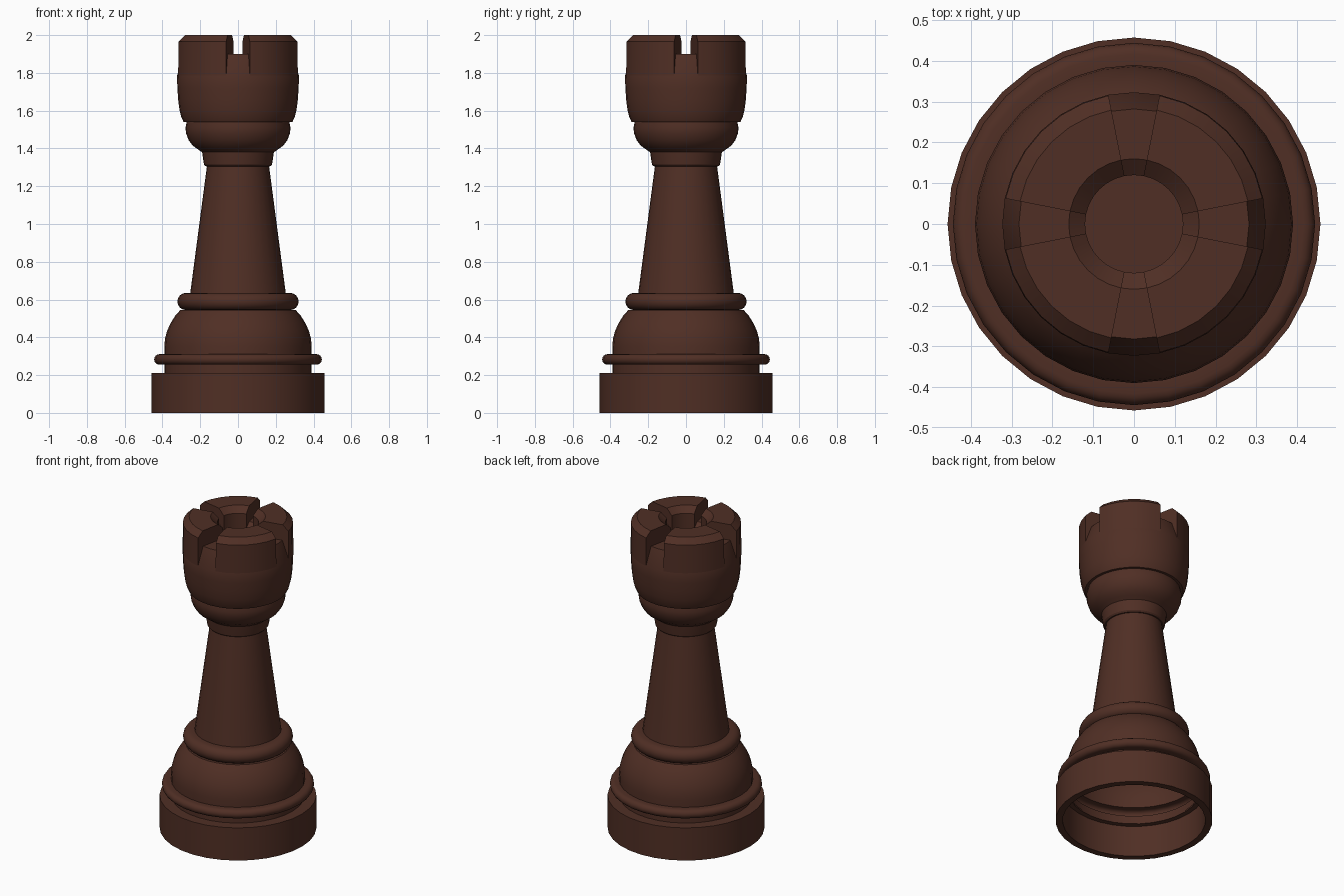
import bpy, math

if "Cube" in bpy.data.objects:
    bpy.data.objects.remove(bpy.data.objects["Cube"])

SIDES = 32
brown = bpy.data.materials.new("dark brown wood")
brown.diffuse_color = (0.08, 0.028, 0.018, 1)
brown.use_nodes = True
brown.node_tree.nodes["Principled BSDF"].inputs["Base Color"].default_value = brown.diffuse_color


def sweep(name, prof, closed=False, start=0, segs=SIDES):
    """Turn an (r, z) profile around z; partial sweeps get end caps."""
    full = segs == SIDES
    cols = segs if full else segs + 1
    verts, faces, grid = [], [], []
    for r, z in prof:
        if r == 0:
            verts.append((0, 0, z))
            grid.append([len(verts) - 1] * cols)
            continue
        row = []
        for i in range(cols):
            a = 2 * math.pi * (start + i) / SIDES
            row.append(len(verts))
            verts.append((r * math.cos(a), r * math.sin(a), z))
        grid.append(row)
    n = len(prof)
    for j in range(n if closed else n - 1):
        lo, hi = grid[j], grid[(j + 1) % n]
        for i in range(segs):
            k = (i + 1) % cols
            f = [lo[i], lo[k], hi[k], hi[i]]
            faces.append(f[:3] if hi[i] == hi[k] else f)
    if not full:
        faces.append([row[0] for row in grid])
        faces.append([row[-1] for row in reversed(grid)])
    me = bpy.data.meshes.new(name)
    me.from_pydata(verts, [], faces)
    me.materials.append(brown)
    ob = bpy.data.objects.new(name, me)
    bpy.context.collection.objects.link(ob)
    bpy.ops.object.select_all(action='DESELECT')
    ob.select_set(True)
    bpy.context.view_layer.objects.active = ob
    bpy.ops.object.shade_smooth_by_angle(angle=math.radians(30))
    return ob


def bead(r, z, rx, rz, a0=-90, a1=90, n=8):
    """Rounded moulding points, bottom to top."""
    angs = [math.radians(a0 + (a1 - a0) * i / n) for i in range(n + 1)]
    return [(r + rx * math.cos(a), z + rz * math.sin(a)) for a in angs]


# hollow base ring
sweep("base", [(0.457, 0), (0.457, 0.21), (0.385, 0.21), (0.385, 0.20),
               (0.416, 0.20), (0.416, 0)], closed=True)

# domed foot with a thin bead below and a thick bead above
foot = [(0.39, 0.205), (0.39, 0.255)]
foot += bead(0.416, 0.283, 0.028, 0.028)
foot += [(0.39, 0.311), (0.39, 0.355), (0.386, 0.395), (0.375, 0.435),
         (0.357, 0.475), (0.332, 0.515), (0.305, 0.545)]
foot += bead(0.277, 0.59, 0.044, 0.045)
foot += [(0.25, 0.635)]
sweep("foot", foot)

# tapered shaft
sweep("shaft", [(0.253, 0.633), (0.164, 1.31)])

# collar and bulb under the head
sweep("collar", [(0.16, 1.305), (0.172, 1.306), (0.18, 1.315), (0.185, 1.345),
                 (0.19, 1.38), (0.212, 1.395), (0.24, 1.415), (0.262, 1.445),
                 (0.275, 1.48), (0.278, 1.51), (0.272, 1.54)])

# head up to the bottoms of the notches, with a well in the middle
sweep("head", [(0.268, 1.54), (0.288, 1.54), (0.300, 1.565), (0.310, 1.605),
               (0.317, 1.66), (0.321, 1.72), (0.323, 1.785), (0.282, 1.90),
               (0.16, 1.90), (0.12, 1.87), (0.12, 1.80), (0, 1.80)])

# four battlements
for q in range(4):
    sweep("battlement_%d" % (q + 1),
          [(0.323, 1.785), (0.321, 1.965), (0.285, 2.0), (0.16, 2.0),
           (0.12, 1.965), (0.12, 1.87), (0.16, 1.90), (0.282, 1.90)],
          closed=True, start=q * 8 + 1, segs=6)
